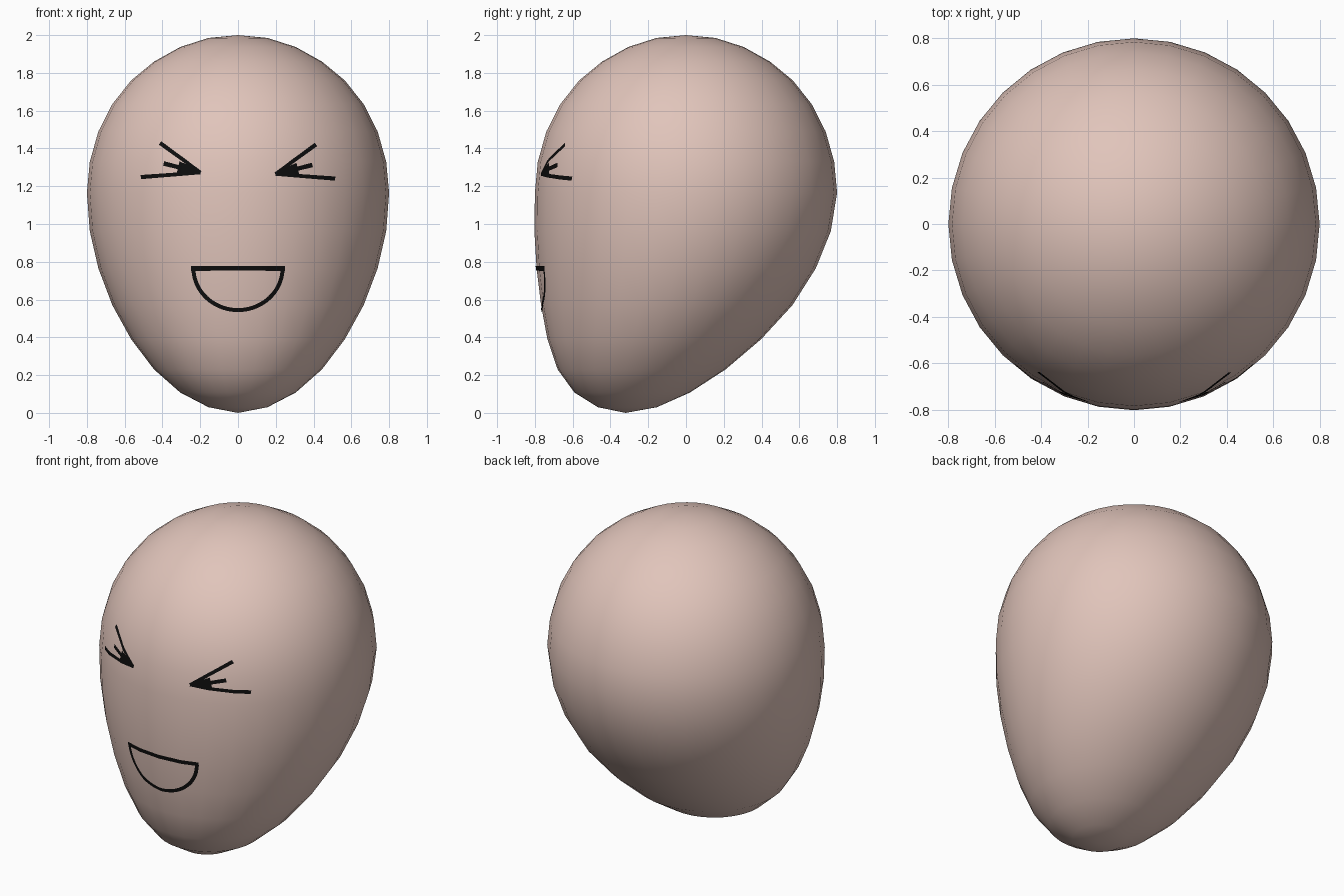
import bpy, bmesh, math
from mathutils import Vector
from mathutils.bvhtree import BVHTree

if "Cube" in bpy.data.objects:
    bpy.data.objects.remove(bpy.data.objects["Cube"])


def material(name, rgb):
    m = bpy.data.materials.new(name)
    m.diffuse_color = (*rgb, 1)
    m.use_nodes = True
    m.node_tree.nodes["Principled BSDF"].inputs["Base Color"].default_value = m.diffuse_color
    return m


skin = material("pale pink skin", (0.75, 0.555, 0.495))
ink = material("black ink", (0.004, 0.004, 0.004))


def add_object(name, bm, mat):
    mesh = bpy.data.meshes.new(name)
    bm.to_mesh(mesh)
    bm.free()
    mesh.materials.append(mat)
    for p in mesh.polygons:
        p.use_smooth = True
    ob = bpy.data.objects.new(name, mesh)
    bpy.context.collection.objects.link(ob)
    return ob


# Head: a sphere whose rings are restacked into an egg, chin pushed forward
ring_z = [2.0, 1.985, 1.937, 1.86, 1.76, 1.635, 1.49, 1.33, 1.165,
          0.962, 0.765, 0.57, 0.39, 0.23, 0.108, 0.03, 0.0]
ring_y = [0] * 9 + [-0.018, -0.052, -0.102, -0.168, -0.235, -0.285, -0.31, -0.32]
bm = bmesh.new()
bmesh.ops.create_uvsphere(bm, u_segments=32, v_segments=16, radius=0.8)
for v in bm.verts:
    ring = round(math.acos(max(-1, min(1, v.co.z / 0.8))) / math.pi * 16)
    v.co.z = ring_z[ring]
    v.co.y += ring_y[ring]
bmesh.ops.recalc_face_normals(bm, faces=bm.faces[:])
surface = BVHTree.FromBMesh(bm)
add_object("head", bm, skin)


def project(x, z):
    """Drop a front-view point onto the face, just proud of the skin."""
    hit, normal, _, _ = surface.ray_cast(Vector((x, -3, z)), Vector((0, 1, 0)))
    return hit + normal * 0.004


def stroke(bm, path, w0, w1):
    """Ink a thin ribbon along a front-view path, width w0 to w1."""
    pts = []
    for a, b in zip(path, path[1:]):
        a, b = Vector(a), Vector(b)
        n = max(1, math.ceil((b - a).length / 0.012))
        pts += [a.lerp(b, i / n) for i in range(n)]
    pts.append(Vector(path[-1]))
    prev = None
    for i, p in enumerate(pts):
        d = (pts[min(i + 1, len(pts) - 1)] - pts[max(i - 1, 0)]).normalized()
        side = Vector((-d.y, d.x)) * (w0 + (w1 - w0) * i / (len(pts) - 1)) / 2
        pair = [bm.verts.new(project(*(p + side * s))) for s in (1, -1)]
        if prev:
            f = bm.faces.new((prev[0], prev[1], pair[1], pair[0]))
            f.normal_update()
            if f.normal.y > 0:
                f.normal_flip()
        prev = pair


# Squeezed-shut eyes: three lashes meeting in a filled inner corner
for name, s, dz in (("left_eye", 1, 0), ("right_eye", -1, 0.008)):
    bm = bmesh.new()
    tip = (0.197, 1.264)
    for end, w0, w1 in (((0.411, 1.42), 0.018, 0.022),
                        ((0.512, 1.24), 0.018, 0.022),
                        ((0.392, 1.312), 0.02, 0.024),
                        ((0.315, 1.292), 0.012, 0.065)):
        stroke(bm, [(s * tip[0], tip[1] + dz), (s * end[0], end[1] + dz)], w0, w1)
    add_object(name, bm, ink)

# Open smiling mouth: straight top lip and half-circle below
bm = bmesh.new()
stroke(bm, [(-0.247, 0.765), (0.247, 0.765)], 0.024, 0.024)
arc = [math.pi * (1 + i / 40) for i in range(41)]
stroke(bm, [(0.235 * math.cos(a), 0.768 + 0.223 * math.sin(a)) for a in arc], 0.021, 0.021)
add_object("mouth", bm, ink)
